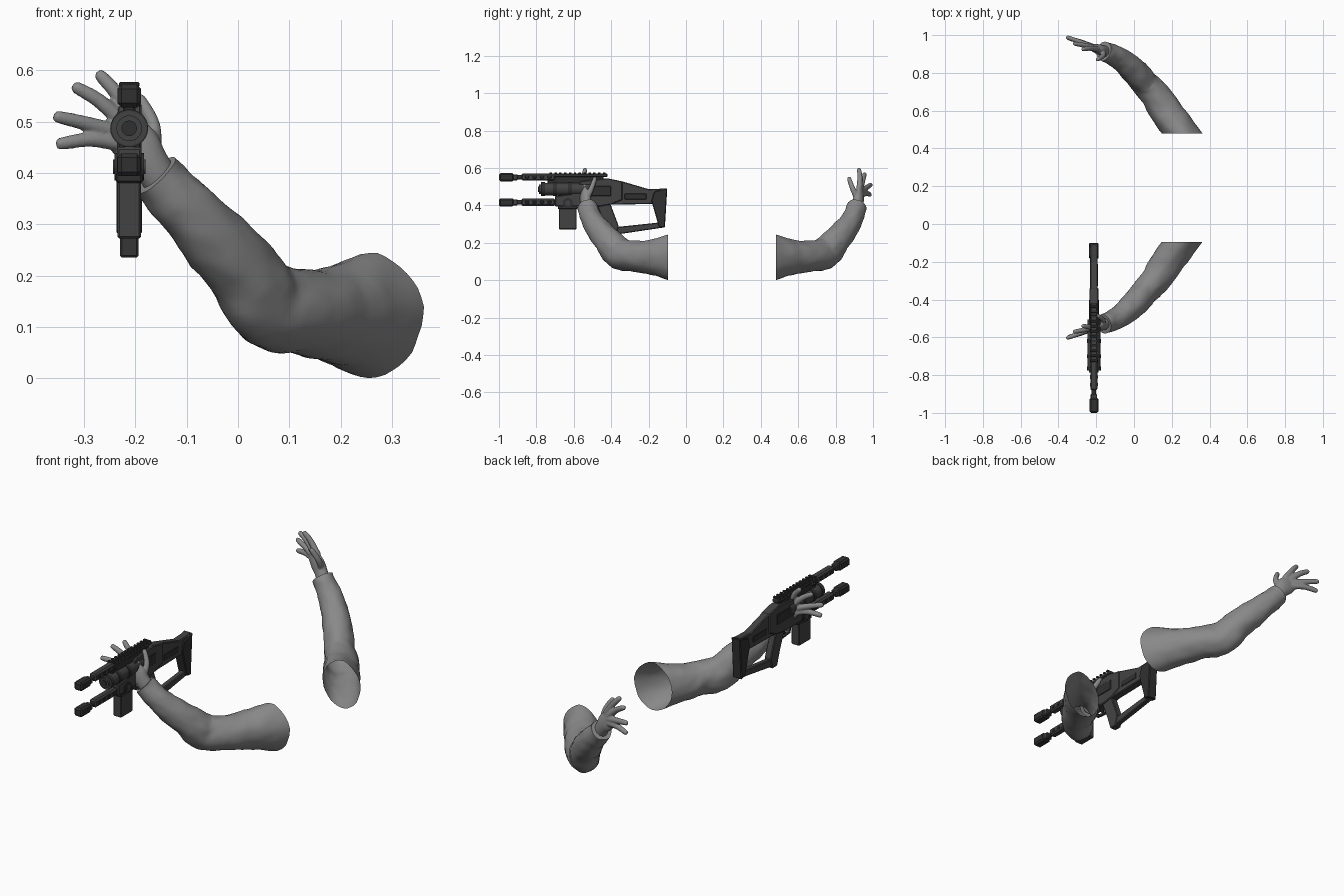
import bpy, bmesh, math
from mathutils import Vector, Matrix, noise

cube = bpy.data.objects.get("Cube")
if cube:
    bpy.data.objects.remove(cube)


def material(name, value):
    m = bpy.data.materials.new(name)
    m.use_nodes = True
    color = (value, value, value, 1)
    m.diffuse_color = color
    m.node_tree.nodes["Principled BSDF"].inputs["Base Color"].default_value = color
    return m


CLOTH = material("grey_arm", 0.25)
METAL = material("gunmetal", 0.055)
DARK = material("dark_metal", 0.03)
GUN_X = -0.212
MIRROR_Y = 0.385


def finish(name, bm, mat, smooth=None, normals=True):
    if normals:
        bmesh.ops.recalc_face_normals(bm, faces=bm.faces)
    mesh = bpy.data.meshes.new(name)
    bm.to_mesh(mesh)
    bm.free()
    mesh.materials.append(mat)
    obj = bpy.data.objects.new(name, mesh)
    bpy.context.collection.objects.link(obj)
    if smooth is not None:
        bpy.ops.object.select_all(action='DESELECT')
        obj.select_set(True)
        bpy.context.view_layer.objects.active = obj
        bpy.ops.object.shade_smooth_by_angle(angle=math.radians(smooth))
    return obj


def spline(points, steps):
    """Catmull-Rom through (x, y, z, side radius, up radius) points."""
    p = [Vector(q) for q in points]
    p = [2 * p[0] - p[1]] + p + [2 * p[-1] - p[-2]]
    out = []
    for a, b, c, d in zip(p, p[1:], p[2:], p[3:]):
        for i in range(steps):
            t = i / steps
            out.append(0.5 * (2 * b + (c - a) * t + (2 * a - 5 * b + 4 * c - d) * t**2
                              + (3 * b - a - 3 * c + d) * t**3))
    return out + [p[-2]]


def loft(bm, points, seg=16, steps=5, start=None, open_start=False, wrinkle=0.0):
    path = spline(points, steps)
    rings = []
    for k, q in enumerate(path):
        a, b = path[max(k - 1, 0)], path[min(k + 1, len(path) - 1)]
        t = (Vector(b[:3]) - Vector(a[:3])).normalized()
        if start:
            t = Vector(start).lerp(t, min(1, k / 9)).normalized()
        u = t.cross(Vector((0, 0, 1))).normalized()
        v = u.cross(t)
        ring = []
        for i in range(seg):
            ang = math.tau * i / seg
            d = u * math.cos(ang) * q[3] + v * math.sin(ang) * q[4]
            pos = Vector(q[:3]) + d
            fold = noise.noise(pos * 15) + 0.5 * noise.noise(pos * 34)
            ring.append(bm.verts.new(pos + d.normalized() * fold * wrinkle))
        rings.append(ring)
    for r, s in zip(rings, rings[1:]):
        for i in range(seg):
            j = (i + 1) % seg
            bm.faces.new((r[i], r[j], s[j], s[i]))
    if not open_start:
        bm.faces.new(rings[0][::-1])
    bm.faces.new(rings[-1])


def mirrored(obj, name):
    copy = obj.copy()
    copy.name = name
    copy.data = obj.data.copy()
    copy.data.transform(Matrix.Translation((0, MIRROR_Y, 0)) @ Matrix.Scale(-1, 4, (0, 1, 0)))
    copy.data.flip_normals()
    bpy.context.collection.objects.link(copy)


# Sleeve: open at the shoulder, bent at the elbow, closed at the cuff
bm = bmesh.new()
loft(bm, [(.255, -.095, .12, .105, .12), (.178, -.2, .124, .09, .09),
          (.118, -.29, .13, .078, .082), (.06, -.355, .142, .072, .086),
          (.015, -.41, .2, .07, .077), (-.055, -.475, .28, .064, .066),
          (-.115, -.512, .347, .055, .056), (-.16, -.53, .395, .051, .053)],
     seg=40, start=(0, -1, 0), open_start=True, wrinkle=.006)
sleeve = finish("front_sleeve", bm, CLOTH, 60)
mirrored(sleeve, "rear_sleeve")

# Hand: palm, four spread fingers and a thumb fused into one skin
bm = bmesh.new()
loft(bm, [(-.15, -.525, .385, .032, .036), (-.172, -.535, .42, .029, .038),
          (-.195, -.542, .45, .025, .046), (-.225, -.55, .482, .015, .042)], seg=20)
fingers = [
    [(-.195, -.542, .495), (-.235, -.545, .553), (-.268, -.54, .59)],
    [(-.215, -.548, .49), (-.27, -.562, .54), (-.314, -.57, .566)],
    [(-.22, -.552, .475), (-.29, -.58, .495), (-.35, -.602, .509)],
    [(-.215, -.552, .455), (-.285, -.58, .465), (-.345, -.598, .457)],
    [(-.165, -.53, .44), (-.165, -.505, .492), (-.191, -.487, .543)],
]
for base, mid, tip in fingers:
    b, m, t = Vector(base), Vector(mid), Vector(tip)
    end = t + (t - m).normalized() * .01
    loft(bm, [(*b, .016, .017), (*m, .0135, .0145), (*t, .011, .012), (*end, .004, .004)], seg=12)
hand = finish("front_hand", bm, CLOTH, 180)
remesh = hand.modifiers.new("fuse", 'REMESH')
remesh.mode = 'VOXEL'
remesh.voxel_size = .004
remesh.use_smooth_shade = True
soften = hand.modifiers.new("soften", 'SMOOTH')
soften.iterations = 4
mirrored(hand, "rear_hand")


# Rifle helpers: side profiles given as (y, z), and tubes
def plate(name, profile, half, mat=METAL, bevel=.004):
    bm = bmesh.new()
    face = bm.faces.new([bm.verts.new((GUN_X - half, y, z)) for y, z in profile])
    new = bmesh.ops.extrude_face_region(bm, geom=[face])["geom"]
    bmesh.ops.translate(bm, vec=(2 * half, 0, 0),
                        verts=[g for g in new if isinstance(g, bmesh.types.BMVert)])
    obj = finish(name, bm, mat)
    if bevel:
        obj.modifiers.new("bevel", 'BEVEL').width = bevel


def box(name, y0, y1, z0, z1, half, mat=METAL, bevel=.004):
    plate(name, [(y0, z0), (y1, z0), (y1, z1), (y0, z1)], half, mat, bevel)


def tube(name, center_y, z, radius, length, mat=METAL, axis='X', seg=24):
    bm = bmesh.new()
    place = Matrix.Translation((GUN_X, center_y, z)) @ Matrix.Rotation(math.pi / 2, 4, axis)
    bmesh.ops.create_cone(bm, cap_ends=True, segments=seg, radius1=radius, radius2=radius,
                          depth=length, matrix=place)
    finish(name, bm, mat, 35)


# Twin barrels with muzzle blocks and handguards
for label, z in (("upper", .55), ("lower", .416)):
    tube(label + "_barrel", -.79, z, .012, .40, DARK, seg=16)
    box(label + "_muzzle", -1, -.92, z - .022, z + .022, .023, DARK, .008)
    box(label + "_muzzle_collar", -.925, -.90, z - .016, z + .016, .017)
    box(label + "_handguard", -.88, -.70, z - .018, z + .02, .019, METAL, .007)
    for i in range(4):
        y = -.86 + i * .04
        box(f"{label}_vent_{i}", y, y + .02, z - .006, z + .008, .021, DARK, .002)

# Top rail with ridges
box("top_rail", -.74, -.42, .552, .57, .017)
for i in range(12):
    y = -.73 + i * .026
    box(f"rail_ridge_{i}", y, y + .013, .568, .577, .02, DARK, .002)
box("rail_neck", -.74, -.44, .5, .556, .012, DARK)

# Drum housing around the central bore
tube("drum_housing", -.64, .487, .034, .27)
for i, y in enumerate((-.765, -.70, -.62)):
    tube(f"drum_ring_{i}", y, .487, .037, .02, DARK)
tube("bore_rim", -.78, .487, .025, .012)
tube("bore", -.786, .487, .015, .008, DARK)

# Receiver, magazine and controls
plate("receiver", [(-.70, .395), (-.46, .395), (-.40, .405), (-.34, .43), (-.34, .528),
                   (-.42, .545), (-.56, .53), (-.62, .46), (-.70, .45)], .024)
box("receiver_panel", -.56, -.40, .45, .505, .027, DARK)
box("magazine", -.68, -.585, .272, .41, .023)
box("magazine_lip", -.685, -.58, .38, .40, .026, DARK)
tube("side_dial", -.632, .412, .027, .058, DARK, 'Y')
tube("side_dial_hub", -.632, .412, .014, .064, METAL, 'Y')
plate("trigger_guard", [(-.55, .40), (-.535, .355), (-.44, .345), (-.44, .355),
                        (-.525, .365), (-.54, .40)], .008, METAL, .002)
box("trigger", -.50, -.488, .365, .40, .005, DARK, .002)

# Grip and open-frame shoulder stock
plate("grip", [(-.48, .41), (-.405, .41), (-.36, .29), (-.375, .235), (-.415, .235),
               (-.44, .31)], .018)
plate("stock_beam", [(-.45, .535), (-.34, .528), (-.20, .487), (-.11, .49), (-.11, .43),
                     (-.17, .408), (-.43, .403)], .02)
box("stock_cheek_panel", -.33, -.21, .43, .465, .022, DARK)
plate("stock_lower_bar", [(-.40, .24), (-.385, .283), (-.13, .31), (-.118, .282)], .014)
plate("butt_plate", [(-.185, .425), (-.17, .475), (-.10, .492), (-.113, .28), (-.145, .285)],
      .025, DARK)
